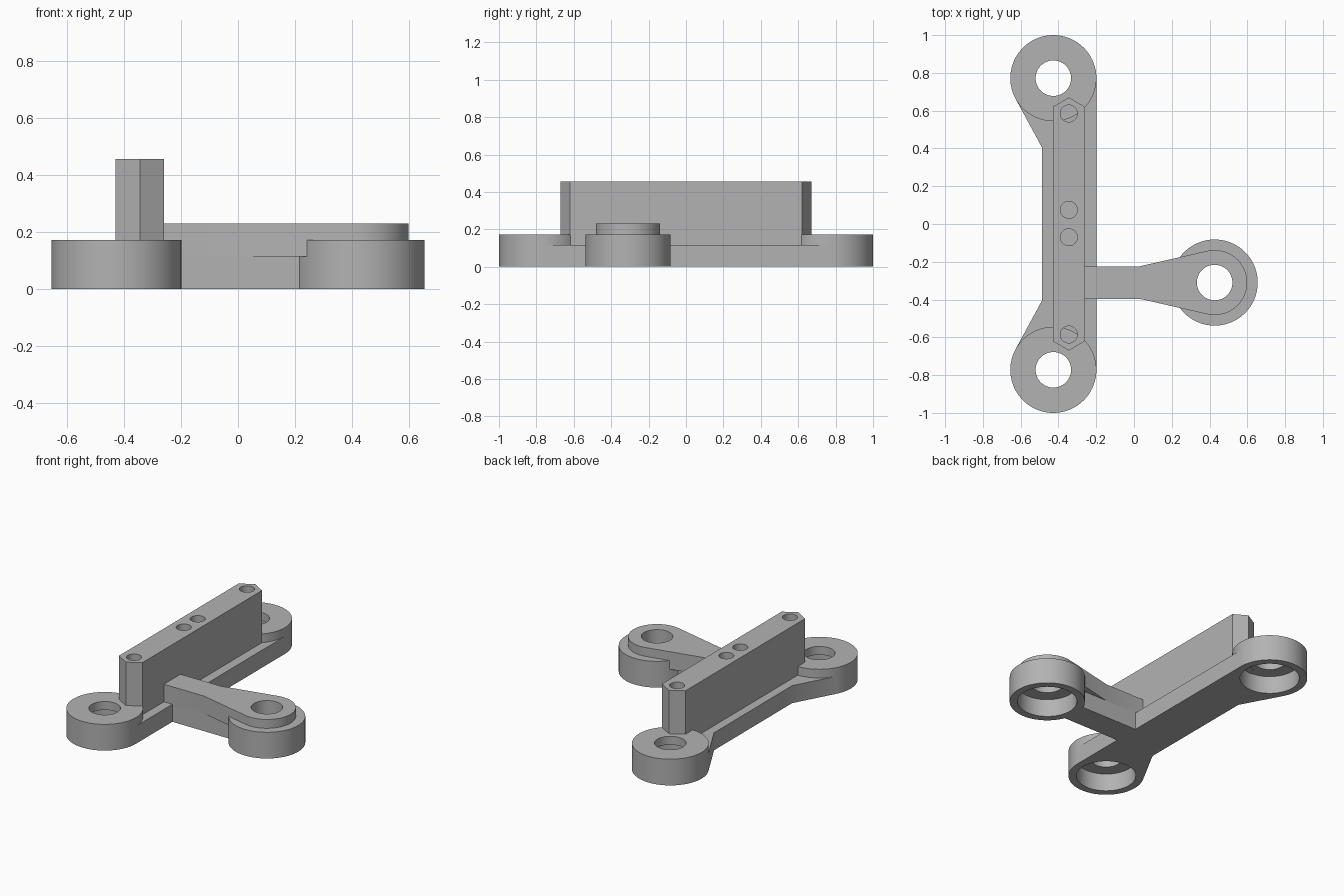
import bpy, bmesh
from math import sin, cos, pi, atan2, acos, hypot, radians

cube = bpy.data.objects.get("Cube")
if cube:
    bpy.data.objects.remove(cube, do_unlink=True)

# Main dimensions
RING_R, BORE_R, HOLE_R, BOSS_R, PEG_R = 0.228, 0.18, 0.094, 0.172, 0.045
RING_H, BASE_H, ARM_H, WALL_H = 0.172, 0.115, 0.23, 0.457
RING_X, RING_Y = -0.427, 0.772
ARM_X, ARM_Y, ARM_HALF = 0.427, -0.31, 0.086
WALL_X = -0.345
SEG = 72

grey = bpy.data.materials.new("grey")
grey.use_nodes = True
GREY = (0.45, 0.45, 0.45, 1)
grey.diffuse_color = GREY
grey.node_tree.nodes["Principled BSDF"].inputs["Base Color"].default_value = GREY


def arc(cx, cy, r, start=0.0, end=2 * pi, n=SEG):
    return [(cx + r * cos(start + (end - start) * i / n),
             cy + r * sin(start + (end - start) * i / n)) for i in range(n)]


def prism(name, outline, z0, z1):
    """Extrude a flat outline from z0 to z1."""
    bm = bmesh.new()
    face = bm.faces.new([bm.verts.new((x, y, z0)) for x, y in outline])
    top = bmesh.ops.extrude_face_region(bm, geom=[face])["geom"]
    for v in top:
        if isinstance(v, bmesh.types.BMVert):
            v.co.z = z1
    bmesh.ops.recalc_face_normals(bm, faces=bm.faces)
    mesh = bpy.data.meshes.new(name)
    bm.to_mesh(mesh)
    bm.free()
    obj = bpy.data.objects.new(name, mesh)
    bpy.context.scene.collection.objects.link(obj)
    mesh.materials.append(grey)
    return obj


def finish(obj, cutters):
    """Cut the holes into a part, then smooth its round faces."""
    for c in cutters:
        mod = obj.modifiers.new("cut", 'BOOLEAN')
        mod.operation, mod.solver, mod.object = 'DIFFERENCE', 'EXACT', c
    deps = bpy.context.evaluated_depsgraph_get()
    mesh = bpy.data.meshes.new_from_object(obj.evaluated_get(deps))
    obj.modifiers.clear()
    obj.data = mesh
    bpy.ops.object.select_all(action='DESELECT')
    obj.select_set(True)
    bpy.context.view_layer.objects.active = obj
    bpy.ops.object.shade_smooth_by_angle(angle=radians(30))


def tangent_angle(p, c, r, side):
    """Angle on a circle where the line from p touches it."""
    dx, dy = p[0] - c[0], p[1] - c[1]
    return atan2(dy, dx) + side * acos(r / hypot(dx, dy))


# Cutters: wide bore from below and a narrower hole through the top
sockets = {"back": (RING_X, RING_Y), "front": (RING_X, -RING_Y), "arm": (ARM_X, ARM_Y)}
cutters = {}
for key, (x, y) in sockets.items():
    cutters[key] = [prism(key + "_bore_cutter", arc(x, y, BORE_R), -0.1, BASE_H + 0.002),
                    prism(key + "_hole_cutter", arc(x, y, HOLE_R), -0.2, 0.6)]
pegs = [prism("peg_cutter", arc(WALL_X, y, PEG_R, n=40), 0.05, 0.6)
        for y in (-0.585, -0.07, 0.075, 0.585)]

# Three round sockets
for key, (x, y) in sockets.items():
    finish(prism(key + "_socket", arc(x, y, RING_R), 0, RING_H), cutters[key])

# Base bar flaring out to the sockets at both ends
waist = (-0.487, 0.405)
a = tangent_angle(waist, sockets["back"], RING_R, -1)
half = [(RING_X + RING_R, RING_Y), (RING_X, RING_Y),
        (RING_X + RING_R * cos(a), RING_Y + RING_R * sin(a)), waist]
base = prism("base_bar", half + [(x, -y) for x, y in reversed(half)], 0, BASE_H)
finish(base, cutters["back"] + cutters["front"])

# Upright wall with pointed ends and four peg holes
w, side_y, tip_y = 0.085, 0.62, 0.67
wall = prism("upright_wall",
             [(WALL_X + w, -side_y), (WALL_X + w, side_y), (WALL_X, tip_y),
              (WALL_X - w, side_y), (WALL_X - w, -side_y), (WALL_X, -tip_y)],
             BASE_H, WALL_H)
finish(wall, pegs)

# Straight lower arm
lower = prism("lower_arm", [(x, ARM_Y + s * ARM_HALF) for x, s in
                            ((-0.25, -1), (ARM_X, -1), (ARM_X, 1), (-0.25, 1))], 0, BASE_H)
finish(lower, cutters["arm"])

# Upper arm widening into a round boss
neck = (0.03, ARM_Y - ARM_HALF)
t = tangent_angle(neck, sockets["arm"], BOSS_R, 1) % (2 * pi) - 2 * pi
boss = arc(ARM_X, ARM_Y, BOSS_R, t, -t, 60) + [(ARM_X + BOSS_R * cos(t), ARM_Y - BOSS_R * sin(t))]
root = WALL_X + w - 0.01
upper = prism("upper_arm", [(root, neck[1]), neck] + boss +
              [(neck[0], ARM_Y + ARM_HALF), (root, ARM_Y + ARM_HALF)], BASE_H, ARM_H)
finish(upper, cutters["arm"])

# Remove the cutters
for c in pegs + [c for pair in cutters.values() for c in pair]:
    bpy.data.objects.remove(c, do_unlink=True)
